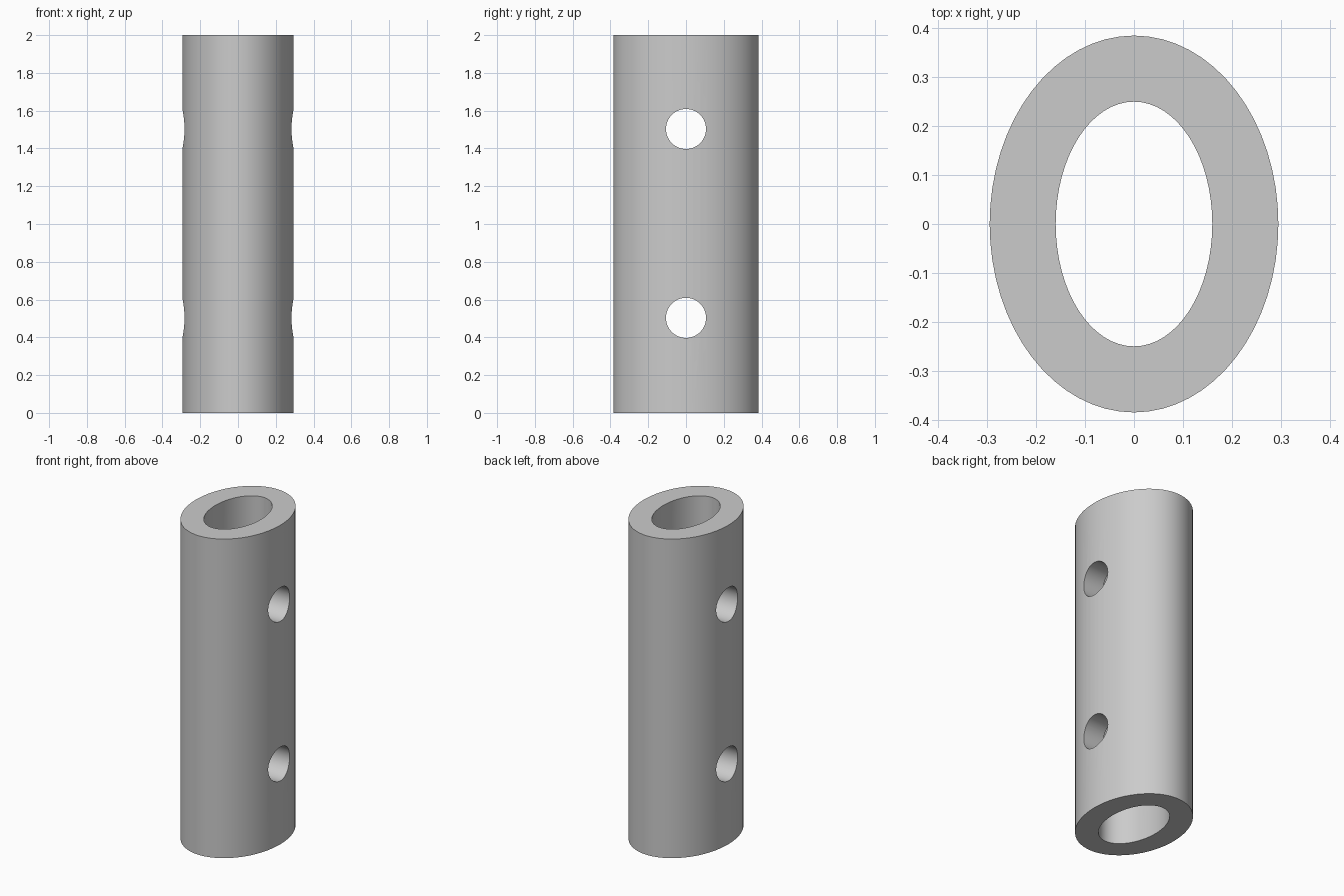
import bpy
import math

SIDES = 64
HEIGHT = 2.0

default_cube = bpy.data.objects.get("Cube")
if default_cube:
    bpy.data.objects.remove(default_cube, do_unlink=True)

grey = bpy.data.materials.new("plain grey")
grey.use_nodes = True
grey.diffuse_color = (0.6, 0.6, 0.6, 1)
grey.node_tree.nodes["Principled BSDF"].inputs["Base Color"].default_value = (0.6, 0.6, 0.6, 1)


def cylinder(name, rx, ry, depth, z, turn=0.0):
    """Elliptical cylinder with its size applied to the mesh."""
    bpy.ops.mesh.primitive_cylinder_add(vertices=SIDES, radius=1, depth=depth,
                                        location=(0, 0, z), rotation=(0, turn, 0))
    obj = bpy.context.object
    obj.name = name
    obj.scale = (rx, ry, 1)
    bpy.ops.object.transform_apply(location=True, rotation=True, scale=True)
    return obj


def cut(target, cutter):
    """Subtract the cutter from the target, then discard the cutter."""
    cutter.hide_render = True
    mod = target.modifiers.new("cut", "BOOLEAN")
    mod.operation = "DIFFERENCE"
    mod.solver = "EXACT"
    mod.object = cutter
    bpy.context.view_layer.objects.active = target
    bpy.ops.object.modifier_apply(modifier=mod.name)
    bpy.data.objects.remove(cutter, do_unlink=True)


# Oval tube body
tube = cylinder("oval_tube", 0.295, 0.385, HEIGHT, HEIGHT / 2)
tube.data.materials.append(grey)

# Oval bore along the full length
cut(tube, cylinder("bore_cutter", 0.16, 0.25, HEIGHT + 0.4, HEIGHT / 2))

# Two round cross holes through both side walls
for z in (0.503, 1.503):
    cut(tube, cylinder("cross_hole_cutter", 0.106, 0.106, 1.0, z, math.pi / 2))

# Smooth walls with crisp rims
bpy.ops.object.select_all(action="DESELECT")
tube.select_set(True)
bpy.context.view_layer.objects.active = tube
bpy.ops.object.shade_smooth_by_angle(angle=math.radians(30))
